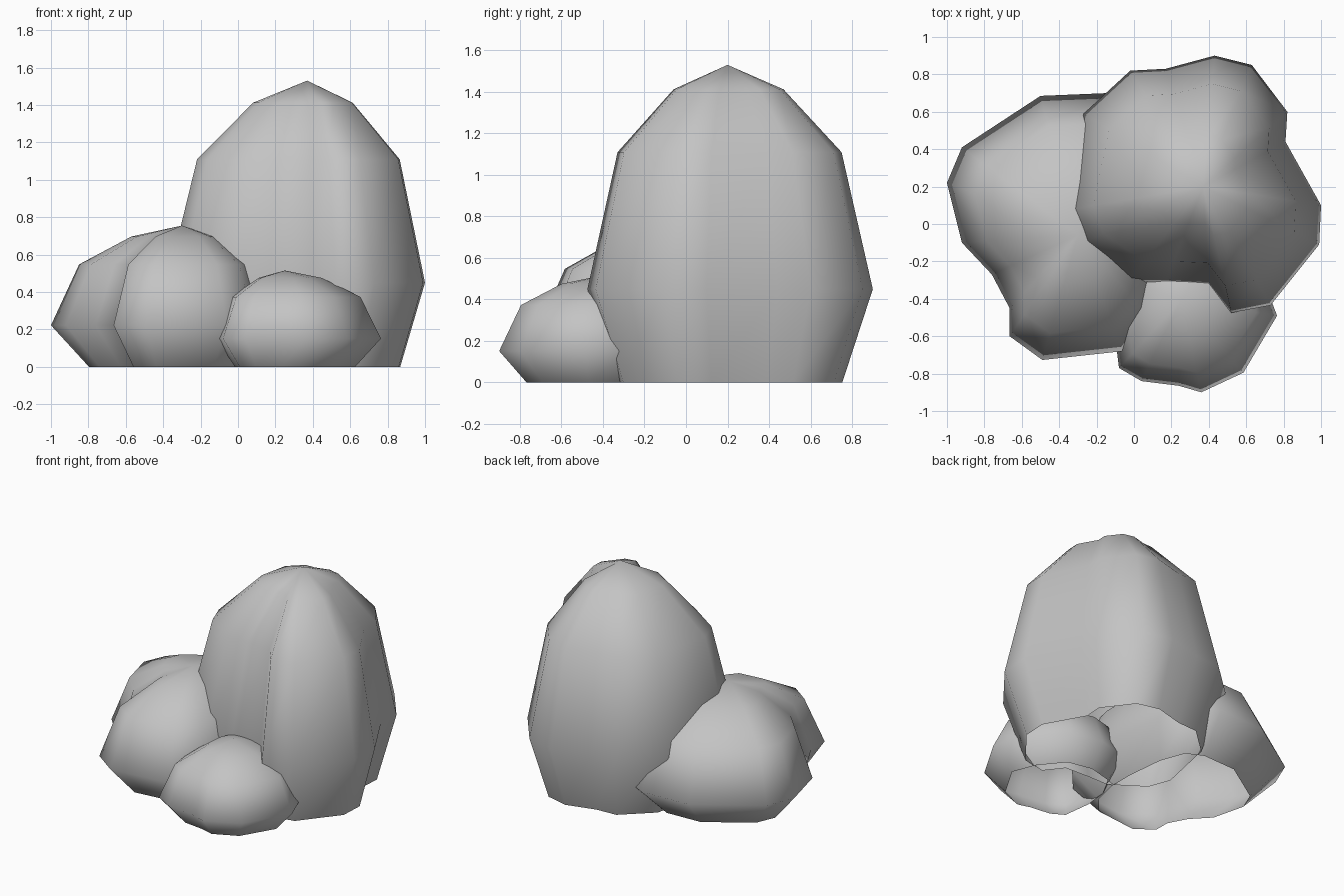
import bpy
import bmesh

cube = bpy.data.objects.get("Cube")
if cube:
    bpy.data.objects.remove(cube, do_unlink=True)

# One stone grey for the whole group
stone = bpy.data.materials.new("stone_grey")
stone.use_nodes = True
stone.diffuse_color = (0.55, 0.55, 0.55, 1)
stone.node_tree.nodes["Principled BSDF"].inputs["Base Color"].default_value = (0.55, 0.55, 0.55, 1)

# Shared boulder profile above the foot: (outline scale, height fraction)
PROFILE = [(1.0, 0.294), (0.785, 0.725), (0.385, 0.923)]


def boulder(name, centre, height, foot, outline):
    """Stack scaled copies of a lobed outline up to a single peak, open underneath."""
    cx, cy = centre
    bm = bmesh.new()
    rings = [[bm.verts.new((cx + (x - cx) * s, cy + (y - cy) * s, h * height))
              for x, y in outline] for s, h in [(foot, 0.0)] + PROFILE]
    peak = bm.verts.new((cx, cy, height))
    n = len(outline)
    for i in range(n):
        j = (i + 1) % n
        for low, high in zip(rings, rings[1:]):
            bm.faces.new((low[i], low[j], high[j], high[i]))
        bm.faces.new((rings[-1][i], rings[-1][j], peak))
    for face in bm.faces:
        face.smooth = True
    mesh = bpy.data.meshes.new(name)
    bm.to_mesh(mesh)
    bm.free()
    mesh.materials.append(stone)
    obj = bpy.data.objects.new(name, mesh)
    bpy.context.collection.objects.link(obj)
    return obj


# Outlines run counter-clockwise at the widest level
boulder("tall_boulder", (0.37, 0.2), 1.53, 0.79, [
    (0.82, 0.6), (0.63, 0.85), (0.43, 0.9), (0.17, 0.83), (-0.02, 0.82), (-0.27, 0.59),
    (-0.38, 0.07), (-0.31, -0.12), (-0.03, -0.31), (0.17, -0.31), (0.4, -0.32), (0.52, -0.475),
    (0.73, -0.435), (0.99, -0.11), (1, 0.1), (0.81, 0.44)])

boulder("middle_boulder", (-0.3, -0.06), 0.755, 0.71, [
    (0.02, 0.62), (-0.14, 0.7), (-0.5, 0.685), (-0.92, 0.41), (-1, 0.22), (-0.92, -0.1),
    (-0.76, -0.27), (-0.665, -0.45), (-0.665, -0.6), (-0.49, -0.727), (-0.06, -0.68),
    (0.09, -0.51), (0.15, -0.25), (0.15, 0), (0.11, 0.38)])

boulder("small_boulder", (0.25, -0.41), 0.515, 0.73, [
    (0.68, -0.27), (0.5, -0.05), (0.26, 0), (0.03, -0.06), (-0.09, -0.27), (-0.115, -0.5),
    (-0.08, -0.77), (0.04, -0.84), (0.24, -0.865), (0.36, -0.9), (0.585, -0.795), (0.765, -0.49)])
